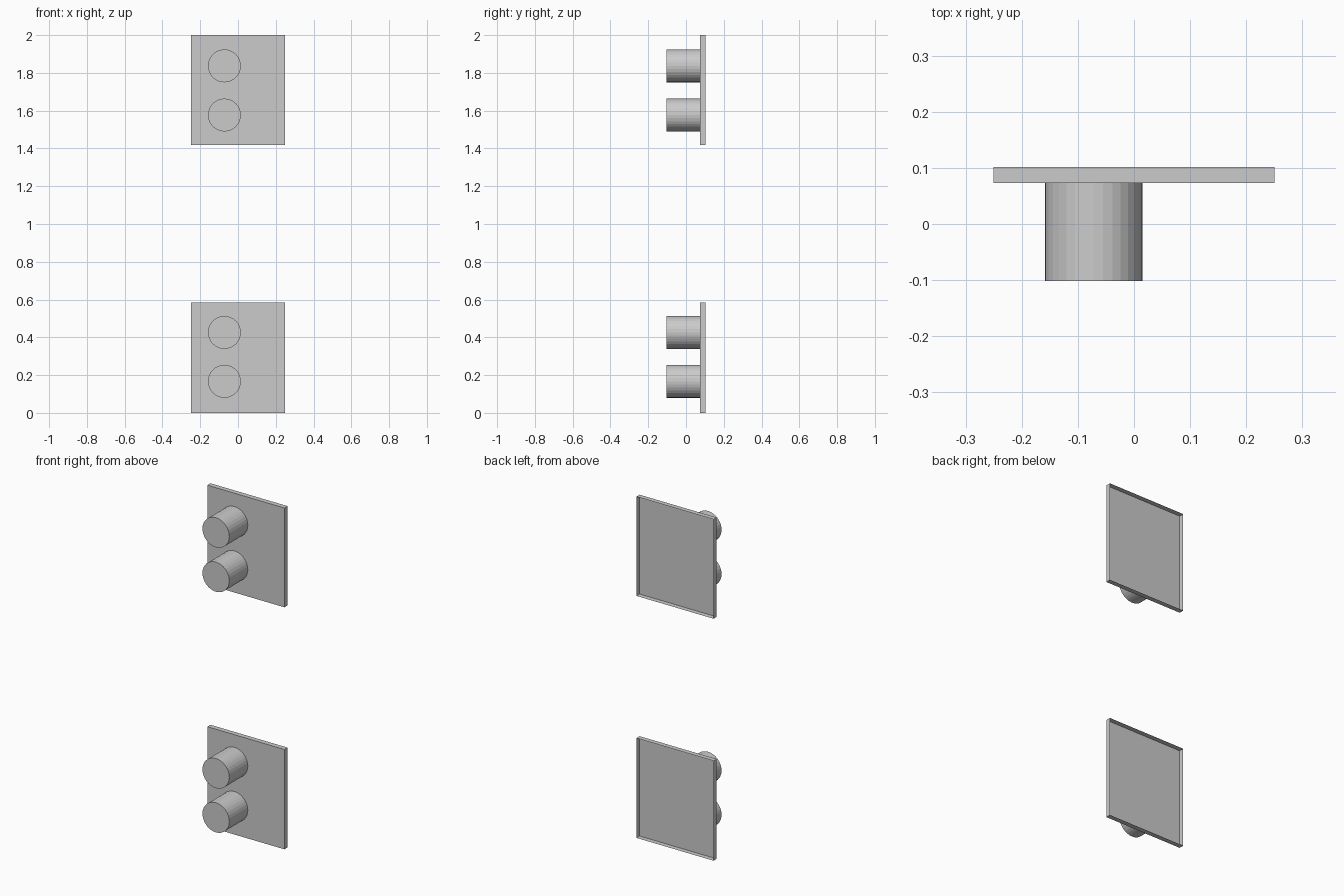
import bpy, bmesh, math
from mathutils import Matrix

if "Cube" in bpy.data.objects:
    bpy.data.objects.remove(bpy.data.objects["Cube"])

Y_BACK, Y_FACE, Y_PLATE, Y_TIP = 0.102, 0.073, 0.0695, -0.102
HALF_W, INSET = 0.25, 0.026
KNOB_X, KNOB_R = -0.072, 0.087
PLATE_X, PLATE_HALF = -0.0825, 0.1125


def finish(name, bm):
    mesh = bpy.data.meshes.new(name)
    bm.to_mesh(mesh)
    bm.free()
    obj = bpy.data.objects.new(name, mesh)
    bpy.context.collection.objects.link(obj)
    return obj


def rect(bm, x0, x1, z0, z1, y):
    # rectangle facing -y
    return bm.faces.new([bm.verts.new(p) for p in
                         ((x0, y, z0), (x1, y, z0), (x1, y, z1), (x0, y, z1))])


def panel(name, z0, z1):
    # thin flange with a raised, open-backed tray
    bm = bmesh.new()
    face = rect(bm, -HALF_W, HALF_W, z0, z1, Y_BACK)
    bmesh.ops.inset_region(bm, faces=[face], thickness=INSET)
    walls = bmesh.ops.extrude_discrete_faces(bm, faces=[face])
    bmesh.ops.translate(bm, verts=walls["faces"][0].verts,
                        vec=(0, Y_FACE - Y_BACK, 0))
    finish(name, bm)


def plate(name, z):
    # thin square backing sheet
    bm = bmesh.new()
    rect(bm, PLATE_X - PLATE_HALF, PLATE_X + PLATE_HALF,
         z - PLATE_HALF, z + PLATE_HALF, Y_PLATE)
    finish(name, bm)


def knob(name, z):
    # faceted cylinder pointing forward
    bm = bmesh.new()
    place = (Matrix.Translation((KNOB_X, (Y_FACE + Y_TIP) / 2, z))
             @ Matrix.Rotation(math.pi / 2, 4, 'X'))
    bmesh.ops.create_cone(bm, cap_ends=True, segments=32, radius1=KNOB_R,
                          radius2=KNOB_R, depth=Y_FACE - Y_TIP, matrix=place)
    finish(name, bm)


# two matching units, each with two knobs
for label, z0, z1, knobs in (("lower", 0.0, 0.585, (0.167, 0.426)),
                             ("upper", 1.418, 2.0, (1.577, 1.837))):
    panel(label + "_panel", z0, z1)
    for i, z in enumerate(knobs, 1):
        plate(f"{label}_backing_plate_{i}", z)
        knob(f"{label}_knob_{i}", z)
